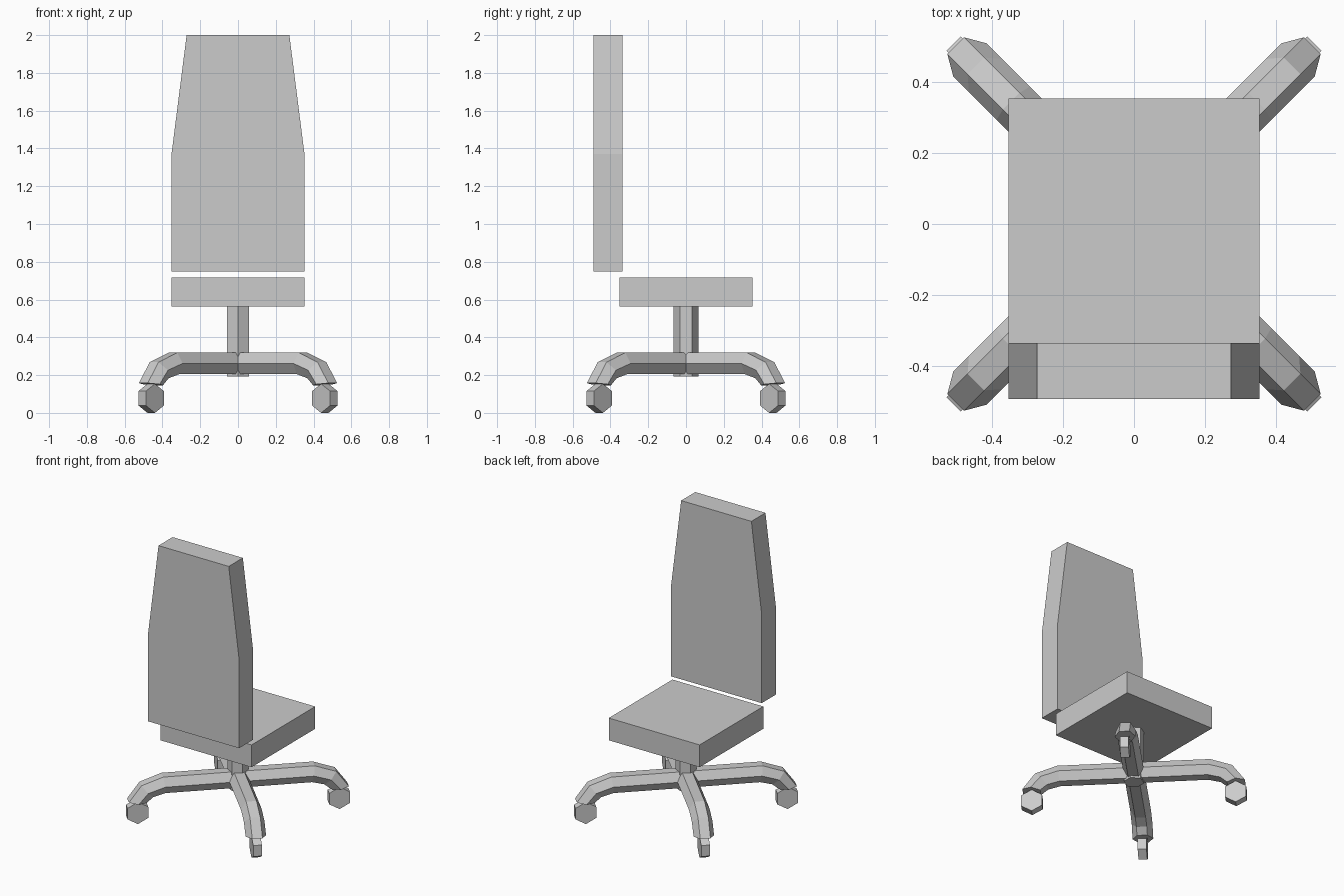
import bpy, bmesh
from math import cos, sin, pi, radians
from mathutils import Matrix, Vector

if "Cube" in bpy.data.objects:
    bpy.data.objects.remove(bpy.data.objects["Cube"])


def finish(name, bm):
    bmesh.ops.recalc_face_normals(bm, faces=bm.faces)
    me = bpy.data.meshes.new(name)
    bm.to_mesh(me)
    bm.free()
    ob = bpy.data.objects.new(name, me)
    bpy.context.collection.objects.link(ob)
    return ob


def loft(name, rings, matrix=Matrix()):
    """Skin a list of closed rings and cap both ends."""
    bm = bmesh.new()
    vs = [[bm.verts.new(matrix @ Vector(p)) for p in r] for r in rings]
    n = len(vs[0])
    for a, b in zip(vs, vs[1:]):
        for i in range(n):
            j = (i + 1) % n
            bm.faces.new((a[i], a[j], b[j], b[i]))
    bm.faces.new(vs[0])
    bm.faces.new(vs[-1])
    return finish(name, bm)


# backrest: tapered outline extruded in depth
outline = [(-.352, .748), (.352, .748), (.352, 1.37), (.272, 2), (-.272, 2), (-.352, 1.37)]
loft("backrest", [[(x, y, z) for x, z in outline] for y in (-.491, -.335)])

# seat cushion
square = [(-.352, -.353), (.352, -.353), (.352, .352), (-.352, .352)]
loft("seat", [[(x, y, z) for x, y in square] for z in (.562, .718)])

# hexagonal post, corners towards +-y
hexa = [(cos(i * pi / 3), sin(i * pi / 3)) for i in range(6)]
loft("post", [[(.066 * b, .066 * a, z) for a, b in hexa] for z in (.192, .565)])

# arm path: distance from centre, height, downward tilt of the section
path = [(0, .262, 0), (.48, .262, 8), (.59, .226, 42), (.652, .152, 84)]
R = .066
for k in range(4):
    turn = Matrix.Rotation(radians(45 + 90 * k), 4, 'Z')
    # bent hexagonal arm
    rings = []
    for d, z, tilt in path:
        s, c = sin(radians(tilt)), cos(radians(tilt))
        rings.append([(d + R * b * s, R * a, z + R * b * c) for a, b in hexa])
    loft(f"base_arm_{k + 1}", rings, turn)
    # hexagonal caster wheel
    loft(f"caster_{k + 1}",
         [[(.65 + .077 * b, y, .077 + .077 * a) for a, b in hexa] for y in (-.028, .028)], turn)
